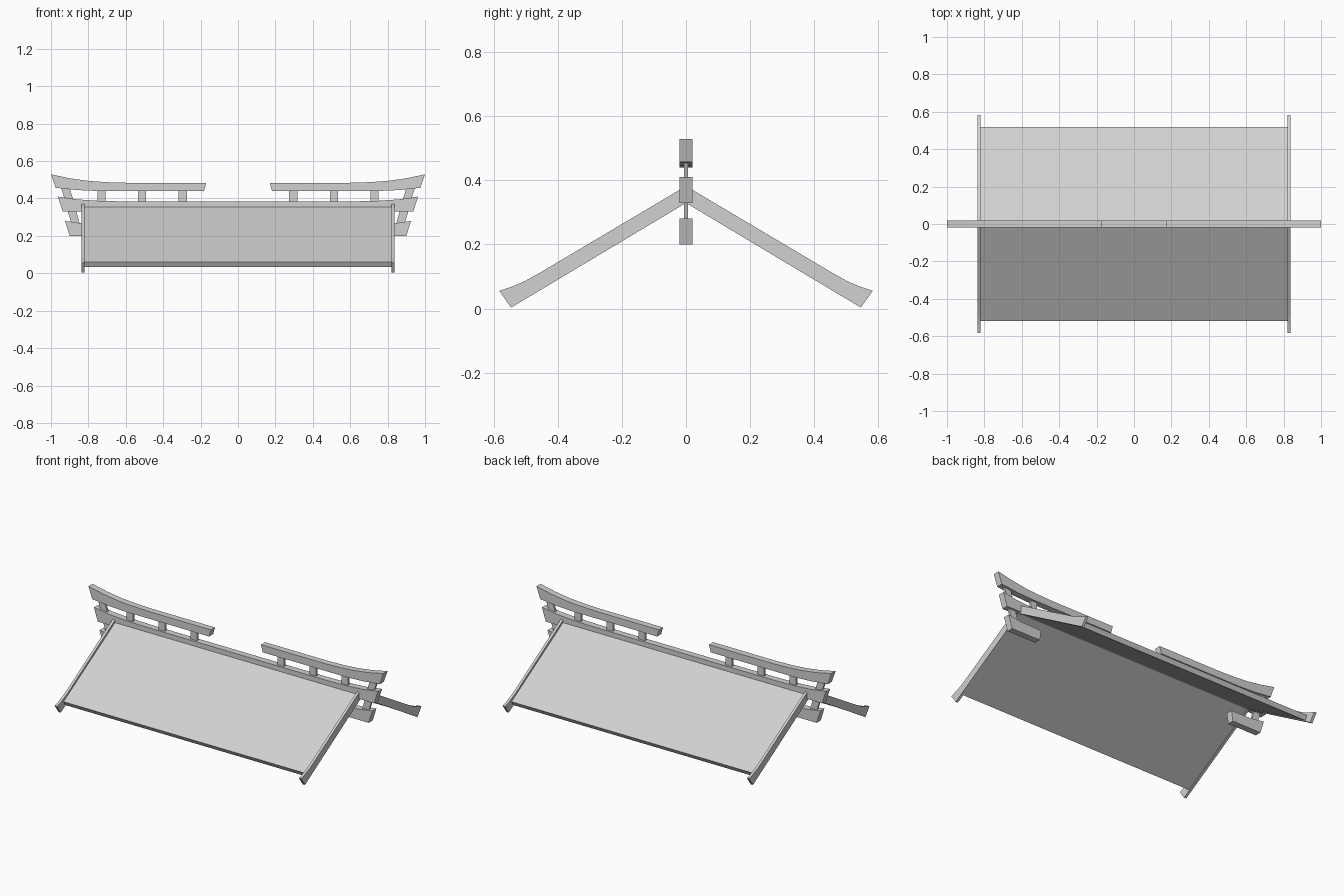
import bpy, bmesh
from mathutils import Vector

if "Cube" in bpy.data.objects:
    bpy.data.objects.remove(bpy.data.objects["Cube"])

grey = bpy.data.materials.new("light grey")
grey.use_nodes = True
grey.diffuse_color = (0.64, 0.64, 0.64, 1)
grey.node_tree.nodes["Principled BSDF"].inputs["Base Color"].default_value = (0.64, 0.64, 0.64, 1)


def prism(name, profile, axis, centre, half):
    """Extrude a flat profile (horizontal, z) along x or y."""
    bm = bmesh.new()

    def point(u, z, offset):
        return Vector((offset, u, z)) if axis == "x" else Vector((u, offset, z))

    verts = [bm.verts.new(point(u, z, centre - half)) for u, z in profile]
    face = bm.faces.new(verts)
    new = bmesh.ops.extrude_face_region(bm, geom=[face])["geom"]
    moved = [v for v in new if isinstance(v, bmesh.types.BMVert)]
    bmesh.ops.translate(bm, verts=moved, vec=point(0, 0, 2 * half))
    bmesh.ops.recalc_face_normals(bm, faces=bm.faces)
    mesh = bpy.data.meshes.new(name)
    bm.to_mesh(mesh)
    bm.free()
    mesh.materials.append(grey)
    obj = bpy.data.objects.new(name, mesh)
    bpy.context.collection.objects.link(obj)
    return obj


def flip(profile, sign):
    return [(sign * u, z) for u, z in profile]


BEAM, POST = 0.02, 0.007

# Ridge beam with upswept, slanted ends
ridge_top = [(0.6, 0.384), (0.74, 0.387), (0.86, 0.395), (0.963, 0.41)]
ridge_half = ridge_top + [(0.937, 0.329), (0.8, 0.33)]
prism("ridge_beam", ridge_half + flip(ridge_half, -1)[::-1], "y", 0, BEAM)

# Roof slopes, front and back
panel = [(0, 0.366), (0.518, 0.06), (0.503, 0.034), (0, 0.332)]
for side, s in (("front", -1), ("back", 1)):
    prism(side + "_roof_panel", flip(panel, s), "x", 0, 0.823)

# Gable boards with flared feet
board = [(0.02, 0.37), (0.46, 0.109), (0.5, 0.087), (0.54, 0.069), (0.582, 0.055),
         (0.545, 0.003)]
chevron = [(0, 0.381)] + board + [(0, 0.329)] + flip(board, -1)[::-1]

# Profiles of the parts above and beside the ridge
top_beam = [(0.17, 0.484), (0.6, 0.484), (0.7, 0.487), (0.8, 0.494), (0.9, 0.508),
            (1.0, 0.529), (0.975, 0.457), (0.86, 0.445), (0.75, 0.44), (0.182, 0.44)]
end_beam = [(0.69, 0.264), (0.83, 0.266), (0.925, 0.28), (0.9, 0.2), (0.7, 0.2)]
upper_strut = [(0.9, 0.455), (0.945, 0.455), (0.925, 0.39), (0.88, 0.39)]
lower_strut = [(0.868, 0.34), (0.913, 0.34), (0.89, 0.262), (0.845, 0.262)]

for side, s in (("left", 1), ("right", -1)):
    prism(side + "_gable_board", chevron, "x", s * 0.828, 0.008)
    prism(side + "_top_beam", flip(top_beam, s), "y", 0, BEAM)
    prism(side + "_end_beam", flip(end_beam, s), "y", 0, BEAM)
    prism(side + "_upper_strut", flip(upper_strut, s), "y", 0, POST)
    prism(side + "_lower_strut", flip(lower_strut, s), "y", 0, POST)
    for i, x in enumerate((0.295, 0.513, 0.73)):
        post = [(x - 0.022, 0.38), (x + 0.022, 0.38), (x + 0.022, 0.445), (x - 0.022, 0.445)]
        prism(f"{side}_post_{i + 1}", flip(post, s), "y", 0, POST)
